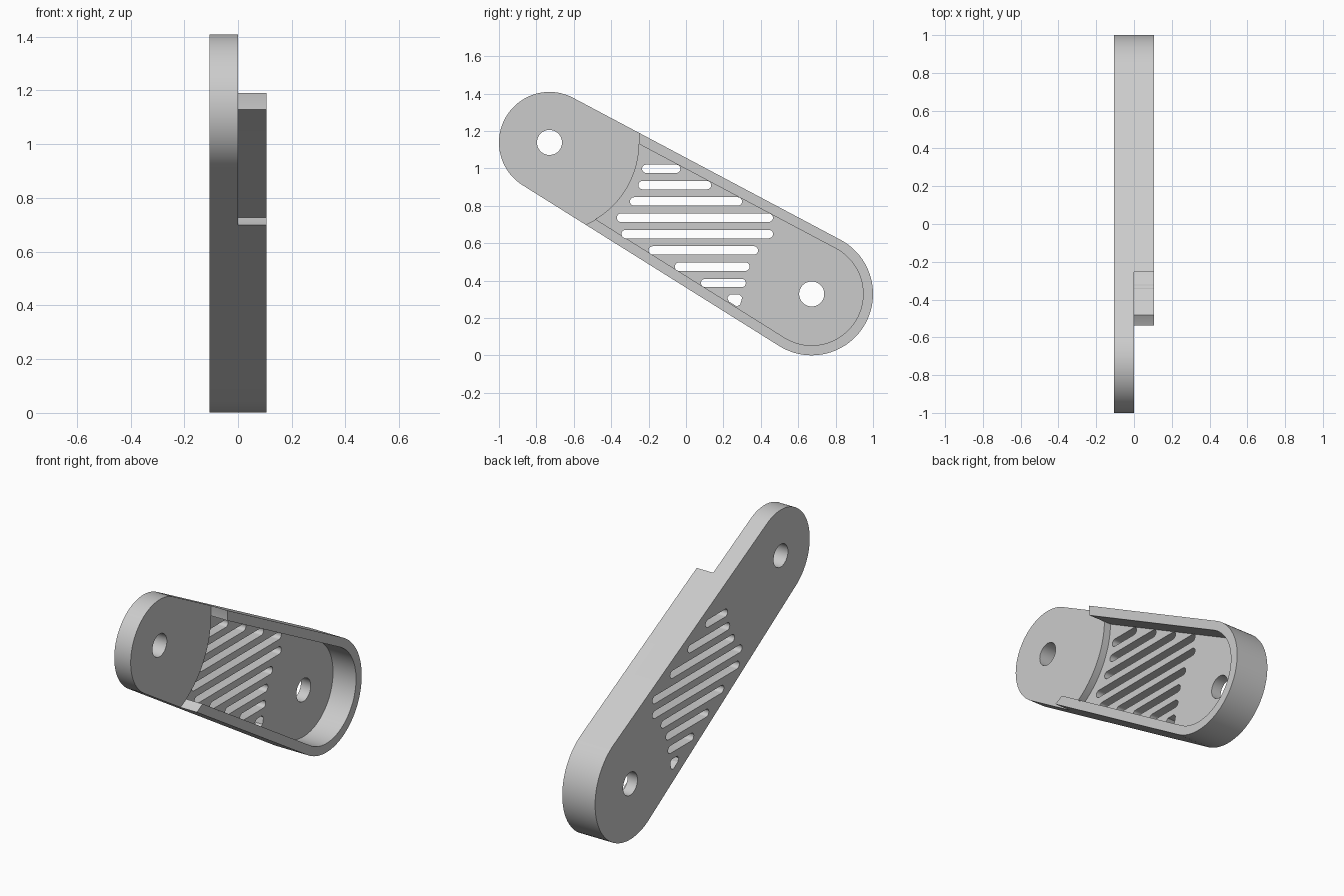
import bpy, bmesh, math
from math import cos, sin, pi, acos, atan2, hypot

if "Cube" in bpy.data.objects:
    bpy.data.objects.remove(bpy.data.objects["Cube"], do_unlink=True)

# Main dimensions, laid out in the (y, z) plane and extruded along x
SMALL, BIG = (-0.73, 1.139), (0.672, 0.329)
R_SMALL, R_BIG, WALL = 0.27, 0.328, 0.053
HALF, FLOOR = 0.107, -0.043
R_PAD, R_HOLE, R_SLOT = 0.48, 0.067, 0.0225
AXIS = atan2(BIG[1] - SMALL[1], BIG[0] - SMALL[0])
TANGENT = acos((R_SMALL - R_BIG) / hypot(BIG[0] - SMALL[0], BIG[1] - SMALL[1]))

metal = bpy.data.materials.new("light_grey")
metal.use_nodes = True
GREY = (0.6, 0.6, 0.6, 1)
metal.diffuse_color = GREY
metal.node_tree.nodes["Principled BSDF"].inputs["Base Color"].default_value = GREY


def arc(centre, r, a0, a1, steps=48):
    return [(centre[0] + r * cos(a0 + (a1 - a0) * i / steps),
             centre[1] + r * sin(a0 + (a1 - a0) * i / steps)) for i in range(steps + 1)]


def circle(centre, r, steps=64):
    return arc(centre, r, 0, 2 * pi, steps)[:-1]


def big_end(inset):
    return arc(BIG, R_BIG - inset, AXIS - TANGENT, AXIS + TANGENT)


def link_outline(inset):
    return big_end(inset) + arc(SMALL, R_SMALL - inset, AXIS + TANGENT, AXIS + 2 * pi - TANGENT)


def pocket_outline():
    # Inner outline stopped by a concave arc around the small end
    half = TANGENT - acos((R_SMALL - WALL) / R_PAD)
    return big_end(WALL) + arc(SMALL, R_PAD, AXIS + half, AXIS - half)


def slot_outline(y0, y1, z):
    return (arc((y1 - R_SLOT, z), R_SLOT, -pi / 2, pi / 2, 10)
            + arc((y0 + R_SLOT, z), R_SLOT, pi / 2, 3 * pi / 2, 10))


def prism(name, outline, x0, x1):
    bm = bmesh.new()
    face = bm.faces.new([bm.verts.new((x0, y, z)) for y, z in outline])
    ext = bmesh.ops.extrude_face_region(bm, geom=[face])
    moved = [v for v in ext["geom"] if isinstance(v, bmesh.types.BMVert)]
    bmesh.ops.translate(bm, verts=moved, vec=(x1 - x0, 0, 0))
    bmesh.ops.recalc_face_normals(bm, faces=bm.faces)
    mesh = bpy.data.meshes.new(name)
    bm.to_mesh(mesh)
    bm.free()
    mesh.materials.append(metal)
    obj = bpy.data.objects.new(name, mesh)
    bpy.context.collection.objects.link(obj)
    return obj


def cut(body, outline, x0, x1):
    cutter = prism("cutter", outline, x0, x1)
    cutter.hide_render = True
    mod = body.modifiers.new("cut", 'BOOLEAN')
    mod.operation, mod.solver, mod.object = 'DIFFERENCE', 'EXACT', cutter
    bpy.context.view_layer.objects.active = body
    bpy.ops.object.modifier_apply(modifier=mod.name)
    bpy.data.objects.remove(cutter, do_unlink=True)


# Link body, with the small end stepped down and a pocket inside the rim
link = prism("link_plate", link_outline(0), -HALF, HALF)
cut(link, circle(SMALL, R_PAD, 128), 0, 0.2)
cut(link, link_outline(WALL), 0, 0.2)
cut(link, pocket_outline(), FLOOR, 0)

# Pivot holes
for centre in (SMALL, BIG):
    cut(link, circle(centre, R_HOLE, 48), -0.2, 0.2)

# Ventilation slots: start and end of each row, from the top down
rows = [(-0.235, -0.03), (-0.255, 0.135), (-0.30, 0.30), (-0.37, 0.465),
        (-0.345, 0.465), (-0.20, 0.385), (-0.06, 0.34), (0.08, 0.32)]
for i, (y0, y1) in enumerate(rows):
    cut(link, slot_outline(y0, y1, 0.998 - 0.0872 * i), -0.2, 0.2)

# Small clipped slot at the bottom
cut(link, [(0.22, 0.31), (0.235, 0.325), (0.285, 0.325), (0.3, 0.31),
           (0.29, 0.272), (0.272, 0.262), (0.23, 0.288)], -0.2, 0.2)

# Tidy and shade
bm = bmesh.new()
bm.from_mesh(link.data)
bmesh.ops.remove_doubles(bm, verts=bm.verts, dist=0.0002)
bmesh.ops.dissolve_limit(bm, angle_limit=0.005, verts=bm.verts, edges=bm.edges)
bm.to_mesh(link.data)
bm.free()
link.select_set(True)
bpy.context.view_layer.objects.active = link
bpy.ops.object.shade_smooth_by_angle(angle=math.radians(30))
